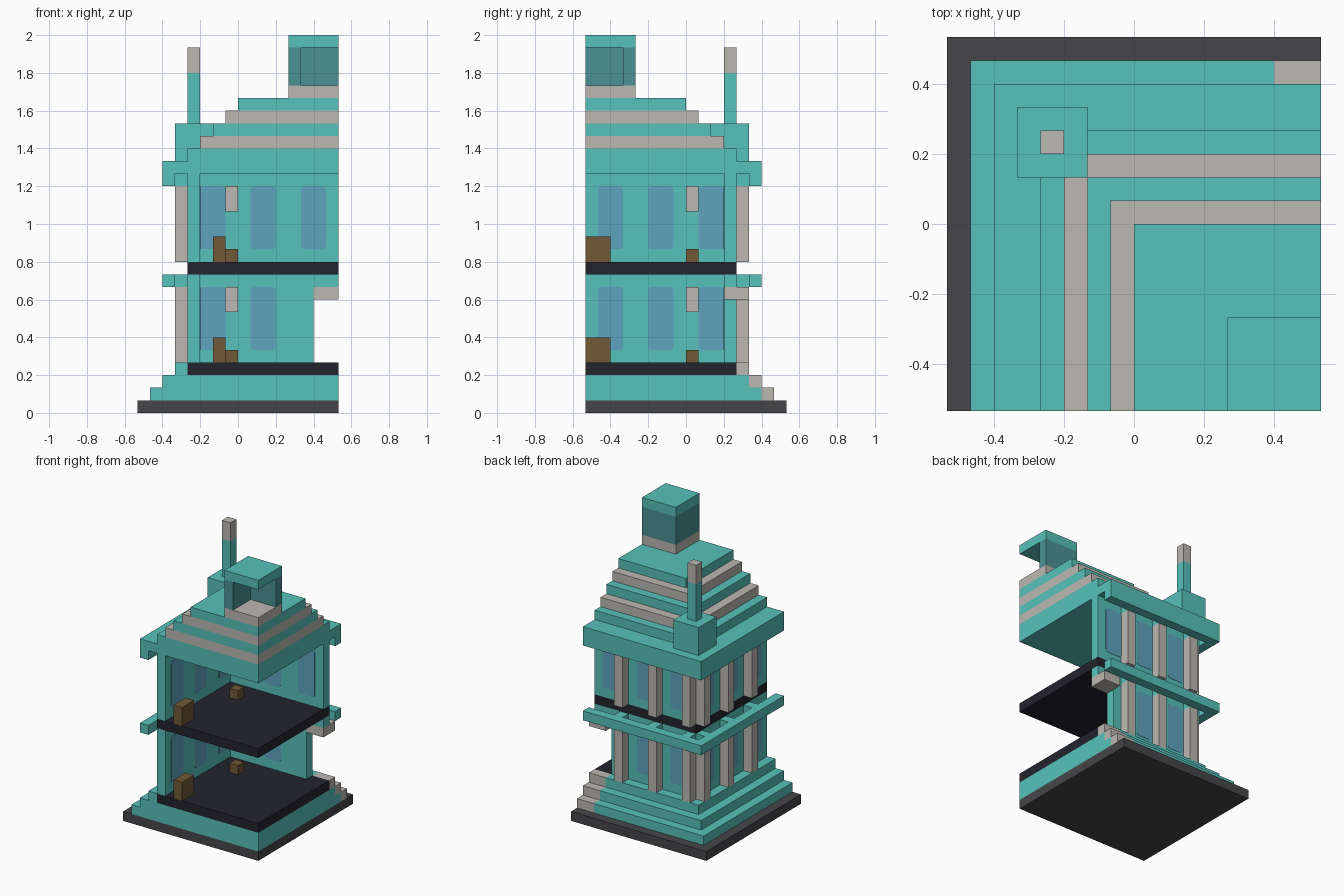
import bpy, bmesh, math
from mathutils import Vector

cube = bpy.data.objects.get("Cube")
if cube:
    bpy.data.objects.remove(cube, do_unlink=True)

U = 1 / 15   # one block
HALF = 8     # half of the footprint, in blocks


def material(name, rgb):
    col = [((c / 255 + 0.055) / 1.055) ** 2.4 for c in rgb] + [1]
    m = bpy.data.materials.new(name)
    m.use_nodes = True
    m.diffuse_color = col
    m.node_tree.nodes["Principled BSDF"].inputs["Base Color"].default_value = col
    return m


TEAL = material("teal", (87, 193, 186))
STONE = material("pale_stone", (188, 184, 178))
SLATE = material("dark_slate", (70, 69, 73))
FLOOR = material("dark_floor", (35, 35, 46))
WOOD = material("brown_wood", (112, 89, 55))
GLASS = material("blue_glass", (94, 164, 191))
SHADE = material("dark_teal", (75, 145, 148))


def prism(name, base, offset, mat):
    """Extrude a flat outline (in blocks) along an offset."""
    bm = bmesh.new()
    face = bm.faces.new([bm.verts.new(Vector(p) * U) for p in base])
    ext = bmesh.ops.extrude_face_region(bm, geom=[face])
    moved = [g for g in ext["geom"] if isinstance(g, bmesh.types.BMVert)]
    bmesh.ops.translate(bm, verts=moved, vec=Vector(offset) * U)
    bmesh.ops.recalc_face_normals(bm, faces=bm.faces)
    me = bpy.data.meshes.new(name)
    bm.to_mesh(me)
    bm.free()
    me.materials.append(mat)
    ob = bpy.data.objects.new(name, me)
    bpy.context.collection.objects.link(ob)
    return ob


# Plan coordinates: a = blocks towards -x, b = blocks towards +y,
# both counted from the building's centre at the cut corner.
def plan(name, outline, z0, z1, mat):
    pts = [(HALF - a, b - HALF, z0) for a, b in outline]
    return prism(name, pts, (0, 0, z1 - z0), mat)


def block(name, a0, a1, b0, b1, z0, z1, mat):
    return plan(name, [(a0, b0), (a1, b0), (a1, b1), (a0, b1)], z0, z1, mat)


def square(name, size, z0, z1, mat):
    return block(name, 0, size, 0, size, z0, z1, mat)


def ell(name, inner, outer, z0, z1, mat, gap=0):
    """L-shaped strip along the two outer sides, open for 'gap' at the back."""
    return plan(name, [(outer, 0), (outer, outer), (gap, outer), (gap, inner),
                       (inner, inner), (inner, 0)], z0, z1, mat)


def window(name, start, depth, z, side):
    """Thin pane with rounded corners, on the back or the side wall."""
    r, pts = 0.3, []
    for k, (cx, cz) in enumerate([(2 - r, 5 - r), (r, 5 - r), (r, r), (2 - r, r)]):
        for s in range(4):
            t = math.pi / 2 * (k + s / 3)
            pts.append((start + cx + r * math.cos(t), z + cz + r * math.sin(t)))
    t = 0.06
    if side:
        base = [(HALF - depth - t / 2, p - HALF, h) for p, h in pts]
        return prism(name, base, (t, 0, 0), GLASS)
    base = [(HALF - p, depth - HALF - t / 2, h) for p, h in pts]
    return prism(name, base, (0, t, 0), GLASS)


# Stepped base, with pale entrance steps at the back
DOOR = 2
square("plinth", 16, 0, 1, SLATE)
square("base_core", 12, 1, 3, TEAL)
for i, outer in enumerate((15, 14, 13)):
    z = i + 1
    ell("base_step", 12, outer, z, z + 1, TEAL, gap=DOOR)
    if outer > 13:
        block("entrance_fill", 0, DOOR, 12, outer - 1, z, z + 1, TEAL)
    block("entrance_step", 0, DOOR, outer - 1, outer, z, z + 1, STONE)

# Floors and walls
square("lower_floor", 12, 3, 4, FLOOR)
square("upper_floor", 12, 11, 12, FLOOR)
ell("lower_wall", 11, 12, 4, 10, TEAL, gap=DOOR)
ell("lower_wall_top", 11, 12, 10, 11, TEAL)
ell("upper_wall", 11, 12, 12, 19, TEAL)
block("door_lintel", 0, DOOR, 11, 13, 9, 10, STONE)

# Columns with brackets, windows and furniture on each storey
for storey, z0, top in (("lower", 4, 10), ("upper", 12, 18)):
    for a in (3, 7, 11):
        for part, lo, hi, mat in (("column", z0, top, STONE),
                                  ("bracket", top, top + 1, TEAL)):
            block(f"{storey}_back_{part}", a, a + 1, 12, 13, lo, hi, mat)
            block(f"{storey}_side_{part}", 12, 13, a, a + 1, lo, hi, mat)
    for start in (1, 5, 9):
        for depth in (11, 12):
            window(f"{storey}_side_window", start, depth, z0 + 1, True)
            if storey == "upper" or start > DOOR:
                window(f"{storey}_back_window", start, depth, z0 + 1, False)
    block(f"{storey}_cabinet", 9, 10, 0, 2, z0, z0 + 2, WOOD)
    block(f"{storey}_stool", 8, 9, 8, 9, z0, z0 + 1, WOOD)
    block(f"{storey}_lamp", 8, 9, 8, 9, top - 2, top, STONE)

# Cornices
ell("lower_cornice", 13, 14, 10, 11, TEAL)
ell("upper_cornice_lip", 13, 14, 18, 19, TEAL)
square("upper_cornice", 14, 19, 20, TEAL)

# Stepped roof in alternating bands
for i in range(5):
    square("roof_step", 12 - i, 20 + i, 21 + i, STONE if i % 2 else TEAL)

# Lantern on the roof
square("lantern_base", 4, 25, 26, STONE)
ell("lantern_wall", 3, 4, 26, 29, SHADE)
square("lantern_cap", 4, 29, 30, TEAL)

# Corner turret: wraps around the corner of the roof steps
block("turret_block", 10, 13, 10, 13, 20, 23, TEAL)
block("turret_spire", 11, 12, 11, 12, 23, 27, TEAL)
block("turret_tip", 11, 12, 11, 12, 27, 29, STONE)
